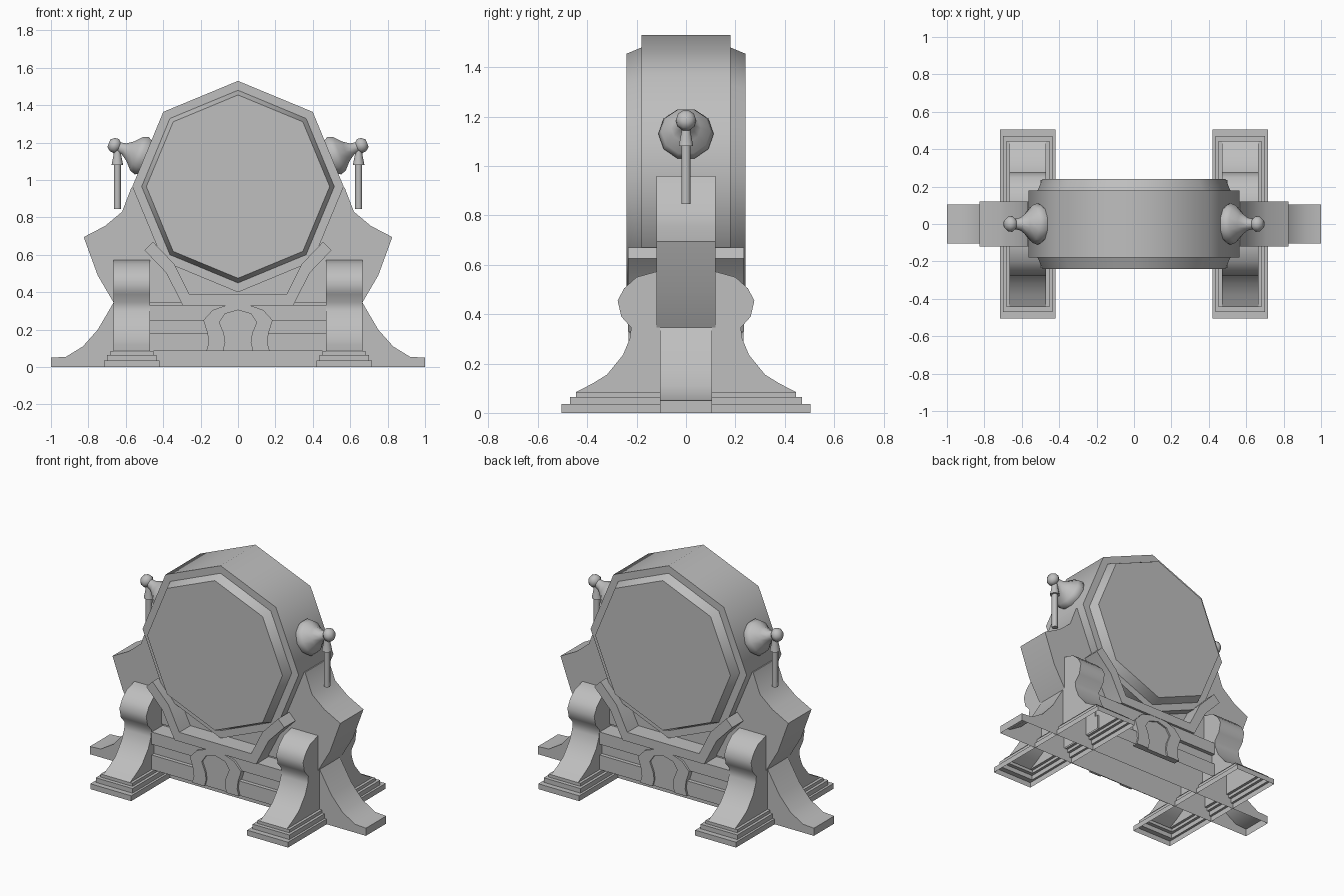
import bpy, bmesh, math
from mathutils import Vector, Matrix

cube = bpy.data.objects.get("Cube")
if cube:
    bpy.data.objects.remove(cube, do_unlink=True)

GREY = (0.52, 0.52, 0.52, 1)
stone = bpy.data.materials.new("plain_grey")
stone.use_nodes = True
stone.diffuse_color = GREY
stone.node_tree.nodes["Principled BSDF"].inputs["Base Color"].default_value = GREY


def finish(name, bm, smooth=30, open_bottom=False):
    bmesh.ops.recalc_face_normals(bm, faces=bm.faces)
    if open_bottom:
        low = min(v.co.z for v in bm.verts) + 0.001
        bottom = [f for f in bm.faces if all(v.co.z < low for v in f.verts)]
        bmesh.ops.delete(bm, geom=bottom, context='FACES')
    mesh = bpy.data.meshes.new(name)
    bm.to_mesh(mesh)
    bm.free()
    mesh.materials.append(stone)
    obj = bpy.data.objects.new(name, mesh)
    bpy.context.collection.objects.link(obj)
    bpy.ops.object.select_all(action='DESELECT')
    obj.select_set(True)
    bpy.context.view_layer.objects.active = obj
    bpy.ops.object.shade_smooth_by_angle(angle=math.radians(smooth))
    return obj


def extrude(name, profile, axis, lo, hi, **opts):
    """Extrude an (x, z) profile along y, or a (y, z) profile along x."""
    bm = bmesh.new()
    def place(a, z, d):
        return (a, d, z) if axis == 'y' else (d, a, z)
    face = bm.faces.new([bm.verts.new(place(a, z, lo)) for a, z in profile])
    new = bmesh.ops.extrude_face_region(bm, geom=[face])["geom"]
    shift = Vector(place(0, 0, hi - lo))
    bmesh.ops.translate(bm, vec=shift, verts=[g for g in new if isinstance(g, bmesh.types.BMVert)])
    return finish(name, bm, **opts)


def loft(name, rings, caps=True, **opts):
    bm = bmesh.new()
    loops = [[bm.verts.new(p) for p in ring] for ring in rings]
    for a, b in zip(loops, loops[1:]):
        for i in range(len(a)):
            j = (i + 1) % len(a)
            bm.faces.new((a[i], a[j], b[j], b[i]))
    if caps:
        bm.faces.new(loops[0])
        bm.faces.new(loops[-1])
    return finish(name, bm, **opts)


def lathe(name, sections, base, direction, sides, **opts):
    """Round part from (distance, radius) sections along a direction."""
    turn = Vector(direction).to_track_quat('Z', 'Y').to_matrix().to_4x4()
    frame = Matrix.Translation(base) @ turn
    rings = [[frame @ Vector((r * math.cos(k * math.tau / sides), r * math.sin(k * math.tau / sides), t))
              for k in range(sides)] for t, r in sections]
    return loft(name, rings, **opts)


def mirrored(half):
    return half + [(-a, z) for a, z in reversed(half) if a != 0]


# Octagonal drum with bevelled raised faces
drum = [(-0.24, 0.49), (-0.18, 0.515), (-0.18, 0.565), (0.18, 0.565), (0.18, 0.515), (0.24, 0.49)]
lathe("octagonal_drum", drum, (0, 0, 0.965), (0, 1, 0), 8, smooth=50)

# Winged frame and its spreading foot
wing = [(0.57, 0.96), (0.62, 0.83), (0.71, 0.755), (0.825, 0.695), (0.75, 0.49), (0.665, 0.345)]
extrude("winged_frame", mirrored(wing), 'y', -0.12, 0.12)
foot = [(0.665, 0.345), (0.75, 0.2), (0.83, 0.11), (0.92, 0.055), (1, 0.05), (1, 0)]
extrude("spreading_foot", mirrored(foot), 'y', -0.105, 0.105, open_bottom=True)

# Cradle under the drum
cradle = [(0.26, 0.39), (0.34, 0.55), (0.455, 0.67), (0.5, 0.625), (0.385, 0.505), (0.295, 0.33)]
extrude("cradle", mirrored(cradle), 'y', -0.235, 0.235)

# Base wall with a recessed band
wall = [(0.22, 0.33), (0.22, 0.25), (0.195, 0.25), (0.195, 0.18), (0.22, 0.18), (0.22, 0.085)]
extrude("base_wall", mirrored(wall), 'x', -0.48, 0.48, open_bottom=True)

# Arched surround and inner panel on both faces of the wall
outer = [(0.17, 0.085), (0.157, 0.13), (0.163, 0.18), (0.185, 0.25), (0.135, 0.305), (0.07, 0.328), (0, 0.333)]
inner = [(0.08, 0.085), (0.068, 0.13), (0.075, 0.18), (0.1, 0.24), (0.07, 0.285), (0, 0.305)]
ring = mirrored(outer) + mirrored(inner)[::-1]
for side, label in ((-1, "front"), (1, "back")):
    extrude(label + "_arch_surround", ring, 'y', side * 0.19, side * 0.233)
    extrude(label + "_arch_panel", mirrored(inner), 'y', side * 0.19, side * 0.222)

# Scrolled legs, stepped plinths and hanging handles on each side
leg = [(0.12, 0.572), (0.2, 0.55), (0.25, 0.505), (0.277, 0.455), (0.262, 0.39), (0.222, 0.345),
       (0.228, 0.3), (0.255, 0.235), (0.32, 0.155), (0.38, 0.118), (0.445, 0.085)]
steps = [(0.148, 0.505, 0), (0.148, 0.505, 0.035), (0.133, 0.47, 0.035), (0.133, 0.47, 0.065),
         (0.115, 0.445, 0.065), (0.115, 0.445, 0.085), (0.097, 0.44, 0.085)]
bell = [(-0.05, 0.085), (0, 0.112), (0.03, 0.1), (0.065, 0.06), (0.1, 0.034), (0.13, 0.028),
        (0.145, 0.042), (0.168, 0.04), (0.188, 0.022)]
pull = [(0.845, 0.019), (1.08, 0.019), (1.08, 0.031), (1.135, 0.02), (1.165, 0.018)]
for s, label in ((1, "left"), (-1, "right")):
    cx = s * 0.568
    extrude(label + "_scrolled_leg", mirrored(leg), 'x', cx - 0.097, cx + 0.097, smooth=50, open_bottom=True)
    plinth = [[(cx + i * w, j * d, z) for i, j in ((-1, -1), (1, -1), (1, 1), (-1, 1))] for w, d, z in steps]
    loft(label + "_stepped_plinth", plinth, caps=False)
    lathe(label + "_bell_bracket", bell, (s * 0.515, 0, 1.13), (s * 0.934, 0, 0.357), 10, smooth=50)
    lathe(label + "_hanging_handle", pull, (s * 0.645, 0, 0), (0, 0, 1), 10, smooth=50)
